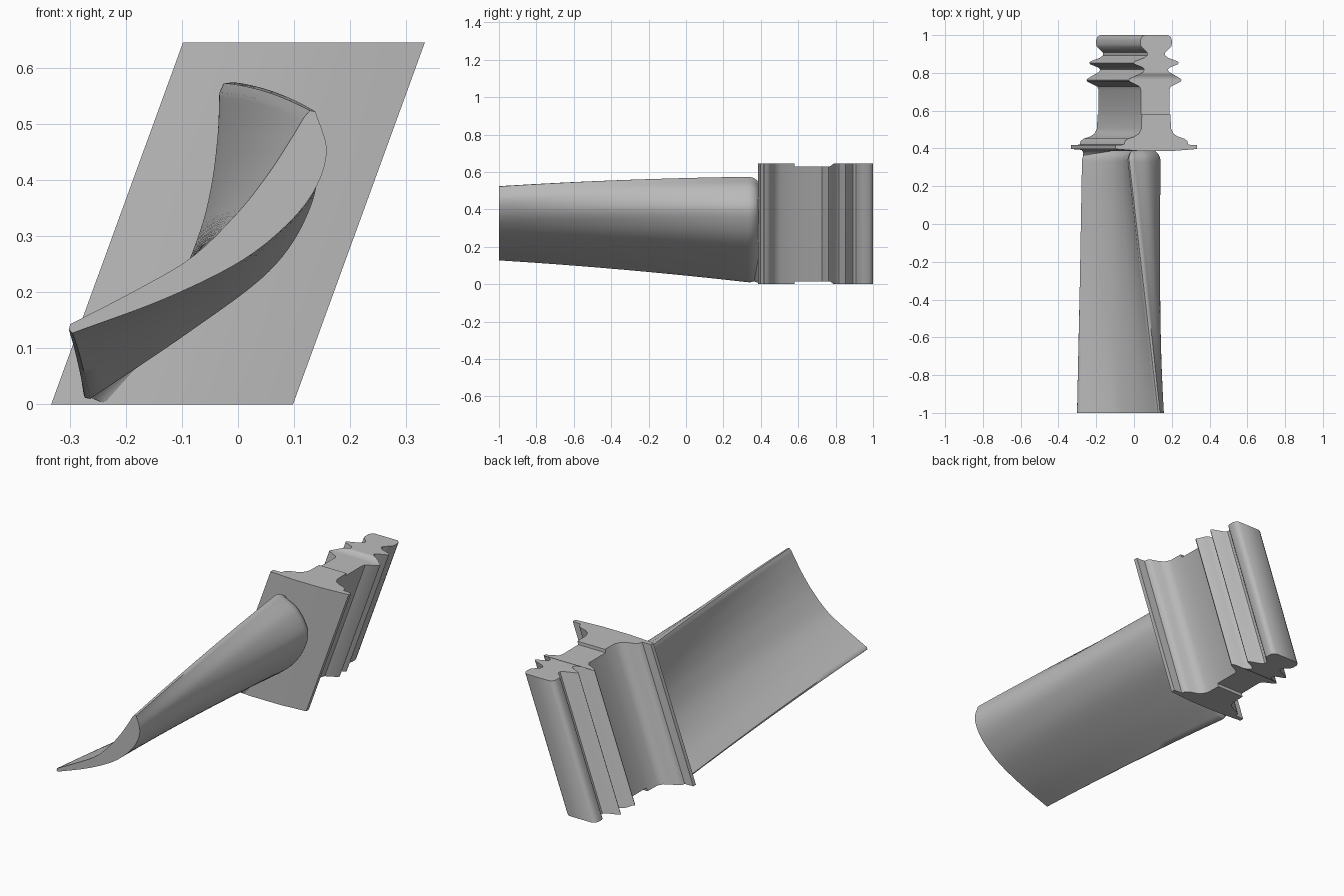
import bpy, bmesh, math
from mathutils import Vector

cube = bpy.data.objects.get("Cube")
if cube:
    bpy.data.objects.remove(cube, do_unlink=True)

HEIGHT = 0.645
SHEAR = 0.235 / HEIGHT          # sideways lean of the root along its length

metal = bpy.data.materials.new("grey metal")
metal.use_nodes = True
grey = (0.5, 0.5, 0.5, 1)
metal.diffuse_color = grey
metal.node_tree.nodes["Principled BSDF"].inputs["Base Color"].default_value = grey


def loft(name, rings, angle):
    """Skin a list of closed rings and cap both ends."""
    bm = bmesh.new()
    rows = [[bm.verts.new(p) for p in ring] for ring in rings]
    n = len(rows[0])
    for a, b in zip(rows, rows[1:]):
        for i in range(n):
            j = (i + 1) % n
            bm.faces.new((a[i], a[j], b[j], b[i]))
    bm.faces.new(rows[0])
    bm.faces.new(rows[-1][::-1])
    bmesh.ops.recalc_face_normals(bm, faces=bm.faces)
    mesh = bpy.data.meshes.new(name)
    bm.to_mesh(mesh)
    bm.free()
    mesh.materials.append(metal)
    obj = bpy.data.objects.new(name, mesh)
    bpy.context.collection.objects.link(obj)
    bpy.ops.object.select_all(action="DESELECT")
    obj.select_set(True)
    bpy.context.view_layer.objects.active = obj
    bpy.ops.object.shade_smooth_by_angle(angle=math.radians(angle))
    return obj


def spline(points, steps=8):
    """Smooth curve through the points."""
    p = [Vector(q) for q in points]
    p = [2 * p[0] - p[1]] + p + [2 * p[-1] - p[-2]]
    out = []
    for a, b, c, d in zip(p, p[1:], p[2:], p[3:]):
        for k in range(steps):
            t = k / steps
            out.append(0.5 * (2 * b + (c - a) * t + (2 * a - 5 * b + 4 * c - d) * t * t
                              + (3 * b - a - 3 * c + d) * t ** 3))
    return out + [p[-2]]


def section(concave, convex):
    """Closed airfoil loop with rounded leading and trailing ends."""
    inner, outer = spline(concave), spline(convex)

    def cap(a, b, a_in, b_in):
        out = (a - a_in + b - b_in).normalized()
        return (a + b) / 2 + out * (a - b).length * 0.3

    trail = cap(inner[-1], outer[-1], inner[-2], outer[-2])
    lead = cap(inner[0], outer[0], inner[1], outer[1])
    return inner + [trail] + outer[::-1] + [lead]


# Root block with platform, neck and serrated teeth: y, half width, end recess
profile = [
    (0.386, 0.08, 0), (0.397, 0.2155, 0), (0.418, 0.2155, 0), (0.42, 0.17, 0),
    (0.44, 0.165, 0), (0.452, 0.148, 0), (0.463, 0.115, 0), (0.478, 0.092, 0),
    (0.505, 0.078, 0), (0.58, 0.076, 0), (0.581, 0.076, 0.015), (0.71, 0.075, 0.015),
    (0.727, 0.082, 0.015), (0.753, 0.134, 0.015), (0.762, 0.14, 0.015),
    (0.77, 0.134, 0.015), (0.79, 0.094, 0), (0.805, 0.068, 0), (0.817, 0.062, 0),
    (0.828, 0.07, 0), (0.846, 0.115, 0), (0.853, 0.12, 0), (0.861, 0.113, 0),
    (0.88, 0.063, 0), (0.893, 0.047, 0), (0.908, 0.047, 0), (0.92, 0.06, 0),
    (0.938, 0.079, 0), (0.95, 0.0825, 0), (0.975, 0.0825, 0), (0.99, 0.077, 0),
    (1.0, 0.062, 0),
]


def root_ring(y, w, recess):
    lo, hi = recess, HEIGHT - recess
    return [(u + SHEAR * (z - HEIGHT / 2), y, z)
            for u, z in ((-w, lo), (w, lo), (w, hi), (-w, hi))]


loft("root_block", [root_ring(*row) for row in profile], 40)

# Airfoil sections at the tip and at the platform
tip = section(
    [(0.118, 0.512), (0.092, 0.469), (0.052, 0.408), (-0.003, 0.339),
     (-0.083, 0.262), (-0.185, 0.202), (-0.299, 0.143)],
    [(0.138, 0.522), (0.158, 0.453), (0.138, 0.385), (0.088, 0.321),
     (0.003, 0.254), (-0.131, 0.188), (-0.295, 0.127)])
base = section(
    [(-0.035, 0.556), (-0.038, 0.48), (-0.049, 0.39), (-0.069, 0.307),
     (-0.108, 0.213), (-0.176, 0.115), (-0.275, 0.017)],
    [(-0.008, 0.574), (0.083, 0.52), (0.138, 0.426), (0.124, 0.337),
     (0.056, 0.236), (-0.087, 0.127), (-0.263, 0.008)])


def blade_ring(y, flare):
    t = min((y + 1) / 1.35, 1)
    loop = [a.lerp(b, t) + Vector((0, 0.035 * t * (1 - t))) for a, b in zip(tip, base)]
    ring = []
    for i, p in enumerate(loop):
        tangent = (loop[(i + 2) % len(loop)] - loop[i - 2]).normalized()
        q = p + Vector((tangent.y, -tangent.x)) * -flare
        # keep the fillet on the platform
        z = min(max(q.y, 0.002), HEIGHT - 0.002)
        ring.append((q.x, y, z))
    return ring


# Straight span, then a quarter-round fillet into the platform
stations = [(-1 + 1.33 * k / 16, 0) for k in range(17)]
for k in range(1, 9):
    a = math.pi / 2 * k / 8
    stations.append((0.33 + 0.062 * math.sin(a), 0.05 * (1 - math.cos(a))))
loft("blade", [blade_ring(y, flare) for y, flare in stations], 50)
